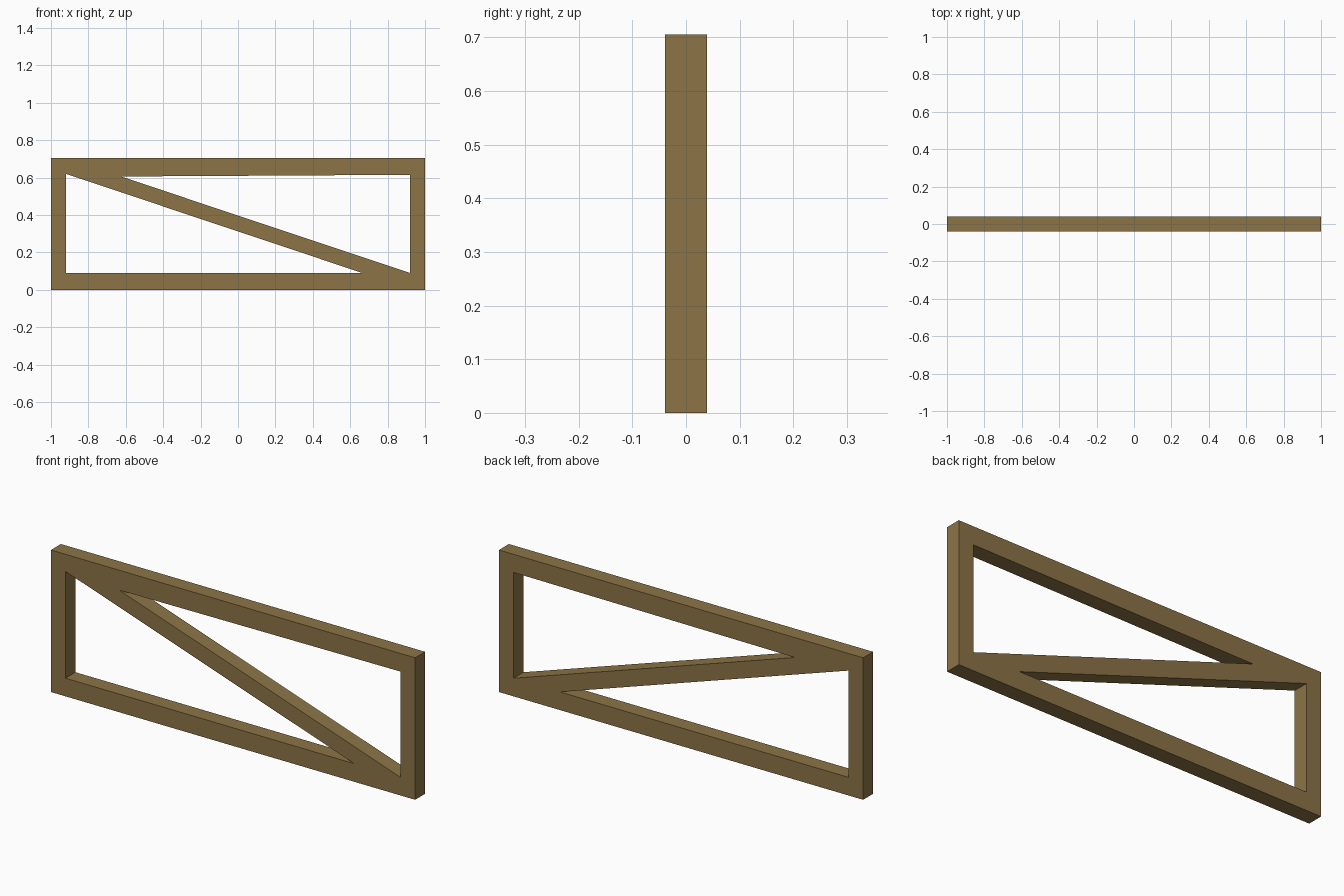
import bpy, bmesh, math

cube = bpy.data.objects.get("Cube")
if cube:
    bpy.data.objects.remove(cube, do_unlink=True)

# Wood colour
wood = bpy.data.materials.new("brown_wood")
wood.use_nodes = True
colour = (0.262, 0.175, 0.061, 1)
wood.diffuse_color = colour
wood.node_tree.nodes["Principled BSDF"].inputs["Base Color"].default_value = colour

# Frame outline and the two openings either side of the diagonal brace
HALF_DEPTH = 0.039
outline = [(-1, 0), (1, 0), (1, 0.705), (-1, 0.705)]
lower_opening = [(-0.92, 0.09), (0.665, 0.09), (-0.92, 0.62)]
upper_opening = [(0.92, 0.09), (0.92, 0.615), (-0.625, 0.606)]

curve = bpy.data.curves.new("frame_profile", "CURVE")
curve.dimensions = "2D"
curve.fill_mode = "BOTH"
curve.extrude = HALF_DEPTH
for points in (outline, lower_opening, upper_opening):
    spline = curve.splines.new("POLY")
    spline.points.add(len(points) - 1)
    for point, (x, z) in zip(spline.points, points):
        point.co = (x, z, 0, 1)
    spline.use_cyclic_u = True

# Turn the extruded profile into a welded solid standing upright
profile = bpy.data.objects.new("frame_profile", curve)
bpy.context.collection.objects.link(profile)
bpy.context.view_layer.update()
mesh = bpy.data.meshes.new_from_object(
    profile.evaluated_get(bpy.context.evaluated_depsgraph_get()))
bpy.data.objects.remove(profile, do_unlink=True)

bm = bmesh.new()
bm.from_mesh(mesh)
bmesh.ops.remove_doubles(bm, verts=bm.verts, dist=0.0001)
bmesh.ops.recalc_face_normals(bm, faces=bm.faces)
for face in bm.faces:
    face.smooth = False
    face.material_index = 0
bm.to_mesh(mesh)
bm.free()

mesh.materials.clear()
mesh.materials.append(wood)
frame = bpy.data.objects.new("braced_frame", mesh)
frame.rotation_euler.x = math.pi / 2
bpy.context.collection.objects.link(frame)
